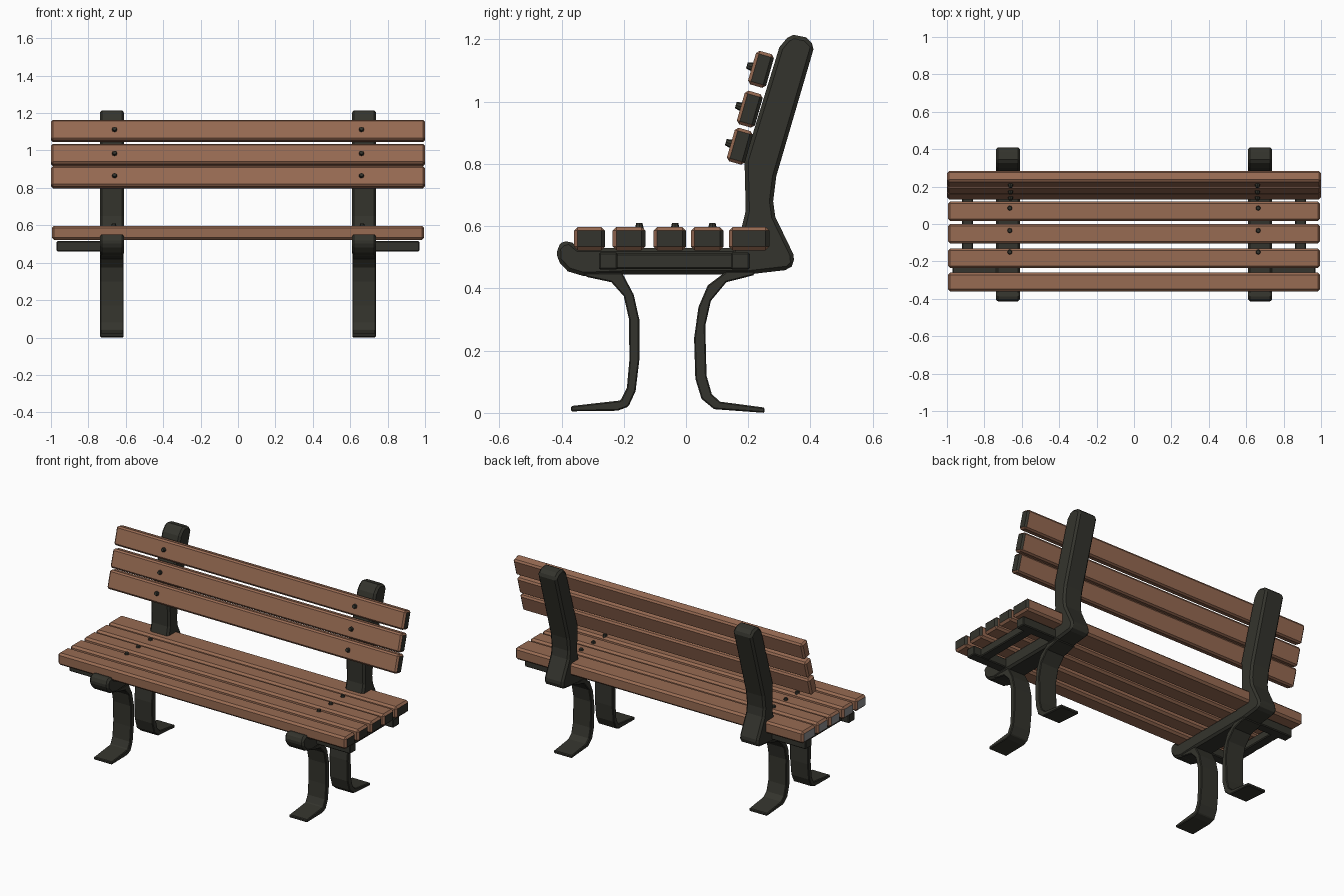
import bpy, bmesh, math
from mathutils import Matrix, Vector

if "Cube" in bpy.data.objects:
    bpy.data.objects.remove(bpy.data.objects["Cube"])


def material(name, rgb):
    m = bpy.data.materials.new(name)
    m.diffuse_color = (*rgb, 1)
    m.use_nodes = True
    m.node_tree.nodes["Principled BSDF"].inputs["Base Color"].default_value = m.diffuse_color
    return m


WOOD = material("brown wood", (0.31, 0.145, 0.085))
IRON = material("dark iron", (0.034, 0.034, 0.026))
GREY = material("grey end grain", (0.27, 0.27, 0.28))


def finish(bm, name, mats, bevel=0.0):
    bmesh.ops.recalc_face_normals(bm, faces=bm.faces)
    me = bpy.data.meshes.new(name)
    bm.to_mesh(me)
    bm.free()
    for m in mats:
        me.materials.append(m)
    ob = bpy.data.objects.new(name, me)
    bpy.context.collection.objects.link(ob)
    if bevel:
        b = ob.modifiers.new("bevel", "BEVEL")
        b.width = bevel
        b.segments = 1
        b.limit_method = 'ANGLE'
        b.angle_limit = math.radians(40)
    return ob


def profile(name, pts, xc, width, bevel):
    """Extrude a (y, z) outline along x."""
    bm = bmesh.new()
    f = bm.faces.new([bm.verts.new((xc - width / 2, y, z)) for y, z in pts])
    new = bmesh.ops.extrude_face_region(bm, geom=[f])["geom"]
    bmesh.ops.translate(bm, vec=(width, 0, 0),
                        verts=[v for v in new if isinstance(v, bmesh.types.BMVert)])
    return finish(bm, name, [IRON], bevel)


def box(name, centre, size, mats, tilt=0.0, bevel=0.01, left_end=0, right_end=0):
    bm = bmesh.new()
    bmesh.ops.create_cube(bm, size=1, matrix=Matrix.Translation(centre)
                          @ Matrix.Rotation(tilt, 4, 'X') @ Matrix.Diagonal((*size, 1)))
    bm.normal_update()
    for f in bm.faces:
        if f.normal.x > 0.9:
            f.material_index = right_end
        elif f.normal.x < -0.9:
            f.material_index = left_end
    return finish(bm, name, mats, bevel)


def bolt(name, centre, tilt):
    bm = bmesh.new()
    bmesh.ops.create_cone(bm, cap_ends=True, segments=8, radius1=0.015, radius2=0.01,
                          depth=0.02, matrix=Matrix.Translation(centre)
                          @ Matrix.Rotation(tilt, 4, 'X'))
    finish(bm, name, [IRON])


# Side outlines: seat beam with back post, then the curved legs
FRAME = [(-0.415, 0.53), (-0.40, 0.547), (-0.375, 0.555), (-0.345, 0.53), (0.15, 0.53),
         (0.18, 0.60), (0.192, 0.65), (0.188, 0.81), (0.30, 1.175), (0.325, 1.205),
         (0.345, 1.215), (0.385, 1.207), (0.413, 1.18), (0.29, 0.76), (0.28, 0.68),
         (0.287, 0.63), (0.345, 0.51), (0.348, 0.48), (0.33, 0.46), (0.20, 0.445),
         (-0.20, 0.445), (-0.33, 0.44), (-0.38, 0.455), (-0.413, 0.49)]
FRONT_LEG = [(-0.33, 0.45), (-0.32, 0.437), (-0.24, 0.42), (-0.20, 0.375), (-0.183, 0.30),
             (-0.182, 0.17), (-0.19, 0.08), (-0.21, 0.04), (-0.37, 0.022), (-0.37, 0.005),
             (-0.22, 0.007), (-0.185, 0.02), (-0.162, 0.07), (-0.15, 0.17), (-0.15, 0.30),
             (-0.168, 0.38), (-0.205, 0.45)]
REAR_LEG = [(0.13, 0.455), (0.07, 0.41), (0.04, 0.34), (0.026, 0.24), (0.03, 0.11),
            (0.05, 0.045), (0.09, 0.012), (0.253, 0.0), (0.253, 0.017), (0.11, 0.036),
            (0.083, 0.06), (0.066, 0.12), (0.062, 0.28), (0.08, 0.36), (0.13, 0.42),
            (0.22, 0.443), (0.22, 0.455)]

TILT = math.radians(-16)
SEAT = [(-0.31, 0.10), (-0.183, 0.105), (-0.052, 0.105), (0.068, 0.105), (0.203, 0.13)]
BACK = [(0.241, 1.104), (0.205, 0.976), (0.173, 0.857)]

for side, s in (("left", -1), ("right", 1)):
    x = s * 0.674
    profile(f"{side}_seat_and_back_frame", FRAME, x, 0.13, 0.012)
    profile(f"{side}_front_leg", FRONT_LEG, x, 0.125, 0.004)
    profile(f"{side}_rear_leg", REAR_LEG, x, 0.125, 0.004)
    # under-seat bracket reaching out to the slat ends
    for part, y in (("front", -0.25), ("rear", 0.175)):
        box(f"{side}_{part}_bracket_bar", (s * 0.80, y, 0.488), (0.34, 0.06, 0.056), [IRON], bevel=0.005)
    box(f"{side}_bracket_crossbar", (s * 0.89, -0.035, 0.488), (0.06, 0.40, 0.05), [IRON], bevel=0.005)
    # bolt heads
    for i, y in enumerate((0.085, -0.035, -0.15)):
        bolt(f"{side}_seat_bolt_{i + 1}", (s * 0.664, y, 0.60), 0)
    out = Matrix.Rotation(TILT, 3, 'X') @ Vector((0, -0.037, 0))
    for i, (y, z) in enumerate(BACK):
        bolt(f"{side}_back_bolt_{i + 1}", Vector((s * 0.66, y, z)) + out, TILT + math.pi / 2)

# Wooden slats, with dark right ends and grey left ends on the seat
for i, (y, w) in enumerate(SEAT):
    box(f"seat_slat_{i + 1}", (0, y, 0.56), (1.99, w, 0.075), [WOOD, IRON, GREY],
        bevel=0.012, left_end=2, right_end=1)
for i, (y, z) in enumerate(BACK):
    box(f"back_slat_{i + 1}", (0, y, z), (1.998, 0.06, 0.112), [WOOD, IRON], TILT,
        bevel=0.01, right_end=1)
